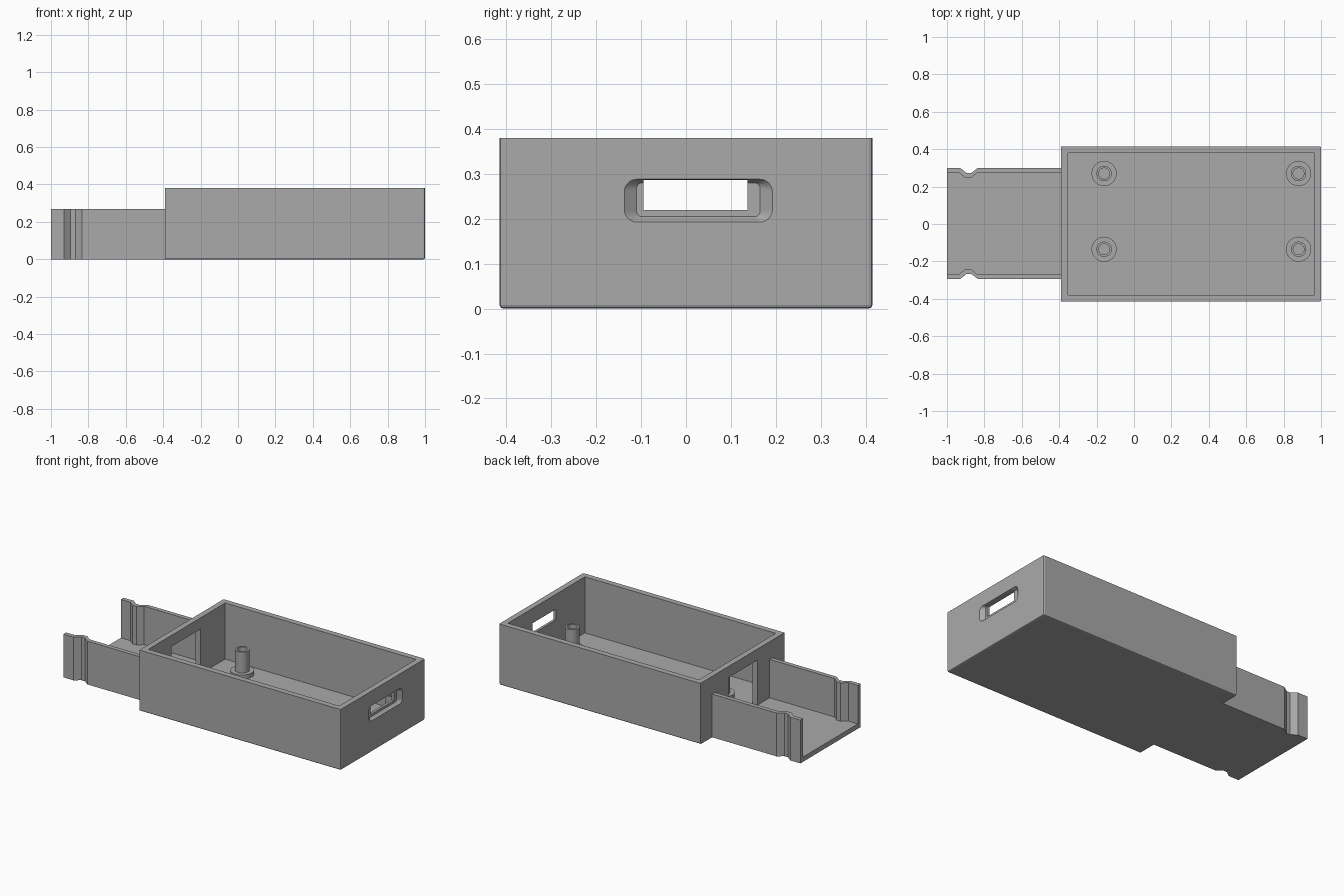
import bpy, bmesh, math
from mathutils import Vector

if "Cube" in bpy.data.objects:
    bpy.data.objects.remove(bpy.data.objects["Cube"])

grey = bpy.data.materials.new("plain grey")
grey.diffuse_color = (0.4, 0.4, 0.4, 1)
grey.use_nodes = True
grey.node_tree.nodes["Principled BSDF"].inputs["Base Color"].default_value = grey.diffuse_color

X0, X1, HY, H = -0.39, 1.0, 0.415, 0.38    # case extents
WALL, FLOOR = 0.036, 0.03


def make(name, bm):
    bmesh.ops.recalc_face_normals(bm, faces=bm.faces[:])
    me = bpy.data.meshes.new(name)
    bm.to_mesh(me)
    bm.free()
    me.materials.append(grey)
    ob = bpy.data.objects.new(name, me)
    bpy.context.collection.objects.link(ob)
    return ob


def box_bm(lo, hi):
    bm = bmesh.new()
    bmesh.ops.create_cube(bm, size=1)
    lo, hi = Vector(lo), Vector(hi)
    for v in bm.verts:
        v.co = Vector([(lo[i] + hi[i]) / 2 + v.co[i] * (hi[i] - lo[i]) for i in range(3)])
    return bm


def loft(rings):
    """Closed solid through rings of equal point count."""
    bm = bmesh.new()
    rows = [[bm.verts.new(p) for p in r] for r in rings]
    n = len(rows[0])
    for a, b in zip(rows, rows[1:]):
        for i in range(n):
            bm.faces.new((a[i], a[(i + 1) % n], b[(i + 1) % n], b[i]))
    bm.faces.new(rows[0])
    bm.faces.new(rows[-1])
    return bm


def rounded_ring(x, y0, y1, z0, z1, r, seg=6):
    pts = []
    for k, (cy, cz) in enumerate(((y1 - r, z1 - r), (y0 + r, z1 - r), (y0 + r, z0 + r), (y1 - r, z0 + r))):
        for s in range(seg + 1):
            a = math.pi / 2 * (k + s / seg)
            pts.append((x, cy + r * math.cos(a), cz + r * math.sin(a)))
    return pts


def cut(ob, bm):
    cutter = make("cutter", bm)
    cutter.hide_render = True
    mod = ob.modifiers.new("cut", 'BOOLEAN')
    mod.operation, mod.solver, mod.object = 'DIFFERENCE', 'EXACT', cutter
    bpy.context.view_layer.objects.active = ob
    bpy.ops.object.modifier_apply(modifier=mod.name)
    bpy.data.objects.remove(cutter)


# Case shell: softened bottom edges and end corners, hollow and open on top
bm = box_bm((X0, -HY, 0), (X1, HY, H))
soft = []
for e in bm.edges:
    mid = (e.verts[0].co + e.verts[1].co) / 2
    low = mid.z < 0.01 and mid.x > X0 + 0.01
    corner = mid.x > X1 - 0.01 and abs(mid.y) > HY - 0.01 and 0.1 < mid.z < 0.3
    if low or corner:
        soft.append(e)
bmesh.ops.bevel(bm, geom=soft, offset=0.008, segments=2, profile=0.5, affect='EDGES')
case = make("case", bm)
cut(case, box_bm((X0 + WALL, -HY + WALL, FLOOR), (X1 - WALL, HY - WALL, H + 0.1)))

# Doorway to the tray
cut(case, box_bm((X0 - 0.05, -0.15, FLOOR), (X0 + 0.1, 0.137, 0.31)))

# Flared port pocket with a rectangular through hole
cut(case, loft([rounded_ring(X1 + 0.004, -0.143, 0.198, 0.190, 0.290, 0.032),
                rounded_ring(X1 - 0.020, -0.110, 0.165, 0.205, 0.280, 0.012)]))
cut(case, box_bm((X1 - 0.1, -0.095, 0.22), (X1 + 0.05, 0.137, 0.287)))

# Tray: side walls with an inward snap notch
outer = [(-1, .297), (-.93, .297), (-.895, .270), (-.87, .270), (-.835, .297), (X0, .297)]
inner = [(-1, .270), (-.935, .270), (-.90, .243), (-.872, .243), (-.84, .270), (X0, .270)]
for name, s in (("tray_wall_back", 1), ("tray_wall_front", -1)):
    bm = bmesh.new()
    rows = [[bm.verts.new((x, s * y + 0.003, z)) for x, y in prof]
            for prof, z in ((outer, 0), (outer, 0.27), (inner, 0.27), (inner, 0))]
    for a, b in zip(rows, rows[1:] + rows[:1]):
        for i in range(len(a) - 1):
            bm.faces.new((a[i], a[i + 1], b[i + 1], b[i]))
    for i in (0, -1):
        bm.faces.new([r[i] for r in rows])
    make(name, bm)

# Tray floor fits between the walls
outline = [(x, y + 0.003) for x, y in inner] + [(x, -y + 0.003) for x, y in reversed(inner)]
make("tray_floor", loft([[(x, y, z) for x, y in outline] for z in (0, FLOOR)]))

# Standoffs: flanged hollow posts
profile = [(0.067, FLOOR - 0.005), (0.067, 0.055), (0.041, 0.055), (0.041, 0.185), (0.029, 0.185), (0.029, 0.04)]
SEG = 40
for i, (px, py) in enumerate(((-.16, .27), (-.16, -.135), (.88, .27), (.88, -.135))):
    rings = [[(px + r * math.cos(2 * math.pi * k / SEG), py + r * math.sin(2 * math.pi * k / SEG), z)
              for k in range(SEG)] for r, z in profile]
    post = make(f"standoff_{i + 1}", loft(rings))
    bpy.ops.object.select_all(action='DESELECT')
    post.select_set(True)
    bpy.context.view_layer.objects.active = post
    bpy.ops.object.shade_smooth_by_angle(angle=math.radians(30))
